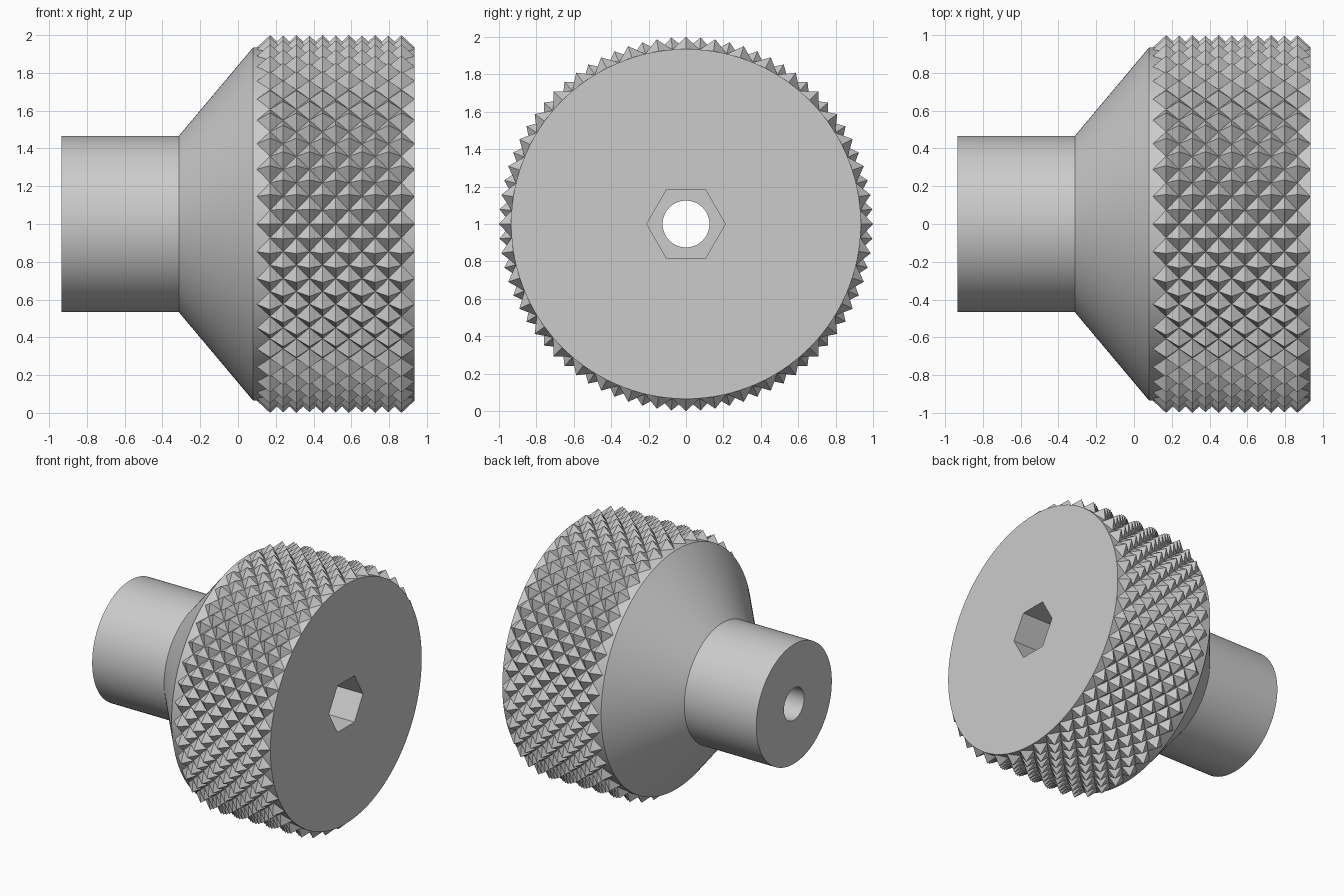
import bpy
import bmesh
from math import cos, sin, pi, floor

cube = bpy.data.objects.get("Cube")
if cube:
    bpy.data.objects.remove(cube, do_unlink=True)

SEGMENTS = 240      # divisible by the hexagon sides and the knurl rows
ROWS = 80           # staggered rows of teeth around the rim
END = 0.935         # half length along x
RIM = 0.935         # radius of the knob under the teeth
TIP = 1.0           # radius at the tooth points
KNURL_START = 0.1
COLUMNS = 6

grey = bpy.data.materials.new("plain_grey")
grey.use_nodes = True
colour = (0.6, 0.6, 0.6, 1)
grey.diffuse_color = colour
grey.node_tree.nodes["Principled BSDF"].inputs["Base Color"].default_value = colour


def polar(x, radius, angle):
    """Point around the knob's x axis."""
    return (x, radius * cos(angle), 1 + radius * sin(angle))


def finish(name, bm):
    mesh = bpy.data.meshes.new(name)
    bm.to_mesh(mesh)
    bm.free()
    mesh.materials.append(grey)
    obj = bpy.data.objects.new(name, mesh)
    bpy.context.collection.objects.link(obj)
    return obj


def round_ring(radius):
    return lambda angle: radius


def hex_ring(corner):
    """Radius of a hexagon whose corners point along y."""
    def radius(angle):
        local = angle - floor(angle / (pi / 3) + 1e-6) * pi / 3
        return corner * cos(pi / 6) / cos(local - pi / 6)
    return radius


# Knob body: closed profile with a through bore and a hexagonal pocket
profile = [
    (-END, round_ring(0.125)),
    (-END, round_ring(0.467)),
    (-0.313, round_ring(0.467)),
    (0.08, round_ring(RIM)),
    (END, round_ring(RIM)),
    (END, hex_ring(0.21)),
    (0.3, hex_ring(0.21)),
    (0.3, round_ring(0.125)),
]
bm = bmesh.new()
angles = [2 * pi * i / SEGMENTS for i in range(SEGMENTS)]
rings = [[bm.verts.new(polar(x, ring(a), a)) for a in angles] for x, ring in profile]
for k, ring in enumerate(rings):
    following = rings[(k + 1) % len(rings)]
    for i in range(SEGMENTS):
        j = (i + 1) % SEGMENTS
        bm.faces.new((ring[i], ring[j], following[j], following[i]))
bmesh.ops.recalc_face_normals(bm, faces=bm.faces)
body = finish("knob_body", bm)
bpy.ops.object.select_all(action="DESELECT")
body.select_set(True)
bpy.context.view_layer.objects.active = body
bpy.ops.object.shade_smooth_by_angle(angle=pi / 6)

# Diamond knurling: staggered rows of four-sided points
bm = bmesh.new()
half = (END - KNURL_START) / COLUMNS / 2
step = 2 * pi / ROWS
for row in range(ROWS):
    angle = row * step
    stagger = row % 2
    for column in range(COLUMNS - stagger):
        x = KNURL_START + half * (2 * column + 1 + stagger)
        point = bm.verts.new(polar(x, TIP, angle))
        base = [bm.verts.new(polar(x + dx * half, RIM, angle + da * step))
                for dx, da in ((-1, 0), (0, 1), (1, 0), (0, -1))]
        for i in range(4):
            bm.faces.new((point, base[i], base[(i + 1) % 4]))
bmesh.ops.remove_doubles(bm, verts=bm.verts, dist=0.0005)
finish("knurled_grip", bm)
